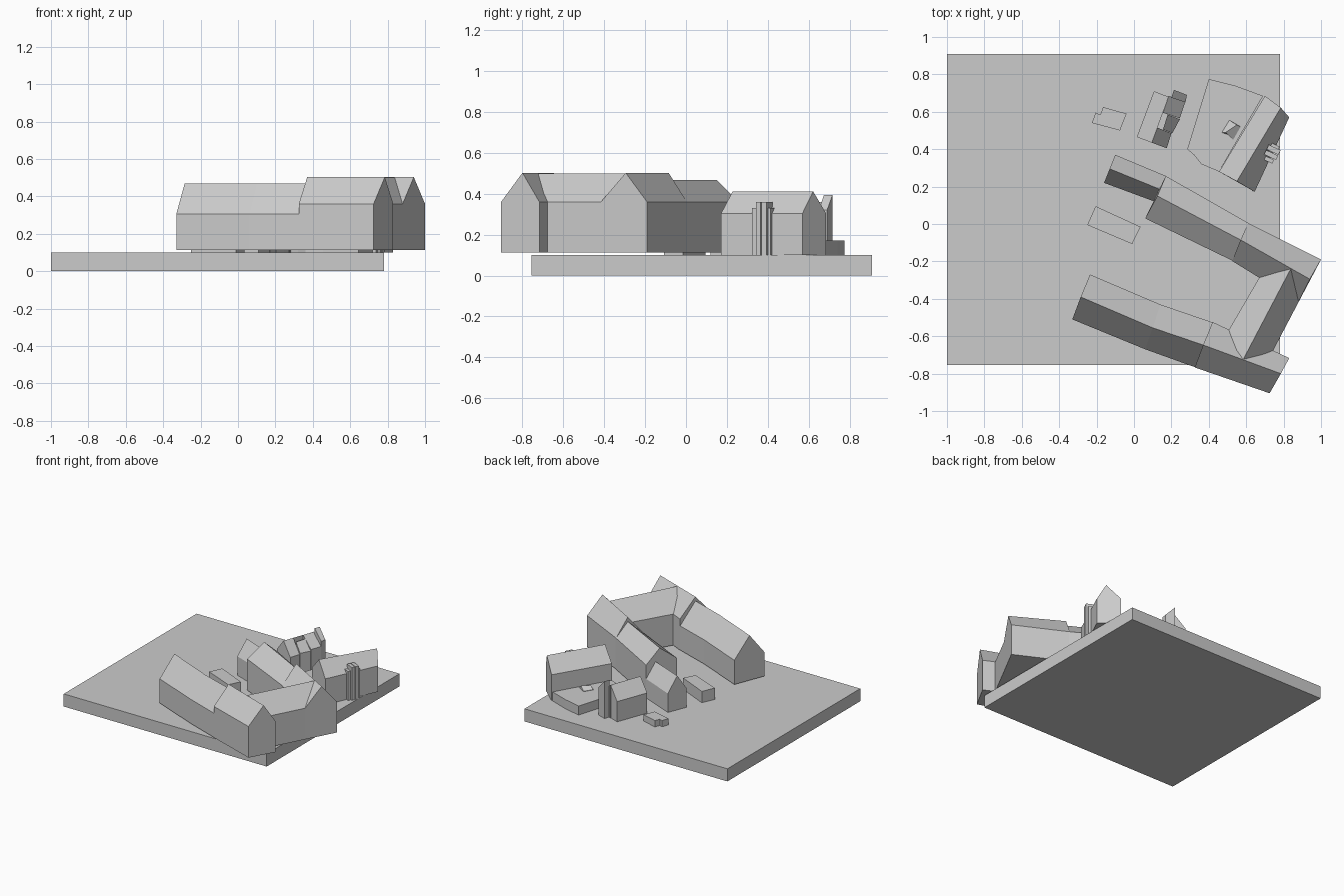
import bpy
import bmesh
from mathutils import Vector

default_cube = bpy.data.objects.get("Cube")
if default_cube:
    bpy.data.objects.remove(default_cube, do_unlink=True)

# Single plain grey for the whole site model
grey = bpy.data.materials.new("plain_grey")
grey.use_nodes = True
colour = (0.6, 0.6, 0.6, 1)
grey.diffuse_color = colour
grey.node_tree.nodes["Principled BSDF"].inputs["Base Color"].default_value = colour

SLAB_TOP = 0.1
RAISED = 0.113


def finish(name, bm):
    """Turn a bmesh into a flat-shaded object with outward normals."""
    bmesh.ops.recalc_face_normals(bm, faces=bm.faces[:])
    mesh = bpy.data.meshes.new(name)
    bm.to_mesh(mesh)
    bm.free()
    mesh.materials.append(grey)
    obj = bpy.data.objects.new(name, mesh)
    bpy.context.scene.collection.objects.link(obj)
    return obj


def loft(name, rings):
    """Join matching cross-sections and cap both ends."""
    bm = bmesh.new()
    loops = [[bm.verts.new(p) for p in ring] for ring in rings]
    count = len(loops[0])
    for a, b in zip(loops, loops[1:]):
        for i in range(count):
            j = (i + 1) % count
            bm.faces.new((a[i], a[j], b[j], b[i]))
    bm.faces.new(loops[0])
    bm.faces.new(loops[-1])
    return finish(name, bm)


def gable(name, sections, eave, ridge, bottom=SLAB_TOP):
    """Pitched building; each section gives eave, ridge, eave plan points."""
    rings = []
    for left, middle, right in sections:
        rings.append([(*left, bottom), (*left, eave), (*middle, ridge),
                      (*right, eave), (*right, bottom)])
    return loft(name, rings)


def lean_to(name, sections, low, high):
    """Single-pitch building; each section gives high and low plan points."""
    rings = []
    for upper, lower in sections:
        rings.append([(*upper, SLAB_TOP), (*upper, high),
                      (*lower, low), (*lower, SLAB_TOP)])
    return loft(name, rings)


def block(name, outline, top, bottom=SLAB_TOP):
    """Flat-topped extrusion of a plan outline."""
    return loft(name, [[(*p, z) for p in outline] for z in (bottom, top)])


# Ground slab
block("ground_slab", [(-1, -0.755), (0.78, -0.755), (0.78, 0.91), (-1, 0.91)],
      SLAB_TOP, 0)

# Courtyard ranges
gable("south_range", [
    ((-0.33, -0.51), (-0.285, -0.39), (-0.235, -0.27)),
    ((0.06, -0.67), (0.1, -0.555), (0.14, -0.43)),
    ((0.33, -0.767), (0.37, -0.647), (0.42, -0.526))], 0.305, 0.47, RAISED)
gable("south_east_hall", [
    ((0.325, -0.767), (0.37, -0.647), (0.42, -0.524)),
    ((0.725, -0.905), (0.785, -0.8), (0.83, -0.717))], 0.36, 0.503, RAISED)
gable("east_link", [
    ((0.47, -0.63), (0.585, -0.722), (0.7, -0.76)),
    ((0.72, -0.2), (0.838, -0.24), (0.88, -0.417))], 0.36, 0.5, RAISED)
gable("north_east_hall", [
    ((0.525, -0.198), (0.57, -0.085), (0.61, 0.005)),
    ((0.88, -0.417), (0.94, -0.295), (1, -0.19))], 0.36, 0.503, RAISED)
gable("north_range", [
    ((0.06, 0.03), (0.125, 0.15), (0.17, 0.257)),
    ((0.53, -0.198), (0.575, -0.088), (0.615, 0.003))], 0.36, 0.467, RAISED)
gable("north_west_annex", [
    ((-0.16, 0.22), (-0.13, 0.295), (-0.1, 0.37)),
    ((0.11, 0.12), (0.14, 0.185), (0.17, 0.257))], 0.25, 0.37)

# Flat-roofed sheds
block("courtyard_shed",
      [(-0.205, 0.095), (0.035, -0.015), (-0.01, -0.107), (-0.25, -0.005)], 0.19)
block("garden_shed",
      [(-0.225, 0.54), (-0.205, 0.595), (-0.18, 0.585),
       (-0.165, 0.625), (-0.04, 0.59), (-0.075, 0.5)], 0.15)

# Cottage with a stepped east side
gable("cottage", [
    ((0.015, 0.465), (0.095, 0.435), (0.175, 0.405)),
    ((0.045, 0.545), (0.125, 0.515), (0.2, 0.485))], 0.26, 0.36)
lean_to("cottage_west_half", [
    ((0.125, 0.515), (0.045, 0.545)), ((0.185, 0.68), (0.107, 0.71))], 0.26, 0.36)
lean_to("cottage_middle_bay", [
    ((0.155, 0.505), (0.205, 0.485)), ((0.18, 0.585), (0.245, 0.56))], 0.27, 0.34)
lean_to("cottage_north_bay", [
    ((0.155, 0.595), (0.245, 0.565)), ((0.185, 0.685), (0.275, 0.655))], 0.28, 0.36)
lean_to("cottage_tower", [
    ((0.2, 0.675), (0.275, 0.65)), ((0.214, 0.717), (0.283, 0.69))], 0.32, 0.395)

# Farmhouse and its low terrace
gable("farmhouse", [
    ((0.455, 0.28), (0.55, 0.228), (0.645, 0.172)),
    ((0.7, 0.685), (0.785, 0.622), (0.83, 0.57))], 0.305, 0.412)
block("terrace",
      [(0.4, 0.775), (0.54, 0.74), (0.69, 0.685), (0.455, 0.28),
       (0.36, 0.32), (0.32, 0.37), (0.255 + 0.03, 0.4)], 0.172)

# Skylight on the terrace
hut = [(0.47, 0.49), (0.51, 0.555), (0.57, 0.52), (0.53, 0.45)]
gable("skylight", [
    (hut[0], (0.49, 0.49), hut[3]), (hut[1], (0.55, 0.53), hut[2])], 0.175, 0.2)

# Chimney stack: a row of posts along the east wall
along = Vector((0.424, 0.906))
across = Vector((0.906, -0.424))
centre = Vector((0.736, 0.375))
for name, offset, half, depth, top in (
        ("chimney_south", -0.035, 0.011, 0.025, 0.33),
        ("chimney_middle", -0.007, 0.013, 0.035, 0.36),
        ("chimney_north", 0.024, 0.014, 0.035, 0.36),
        ("chimney_end", 0.045, 0.008, 0.022, 0.33)):
    mid = centre + along * offset
    corners = [mid + along * half * s + across * depth * t
               for s, t in ((-1, -1), (1, -1), (1, 1), (-1, 1))]
    block(name, [tuple(c) for c in corners], top)
